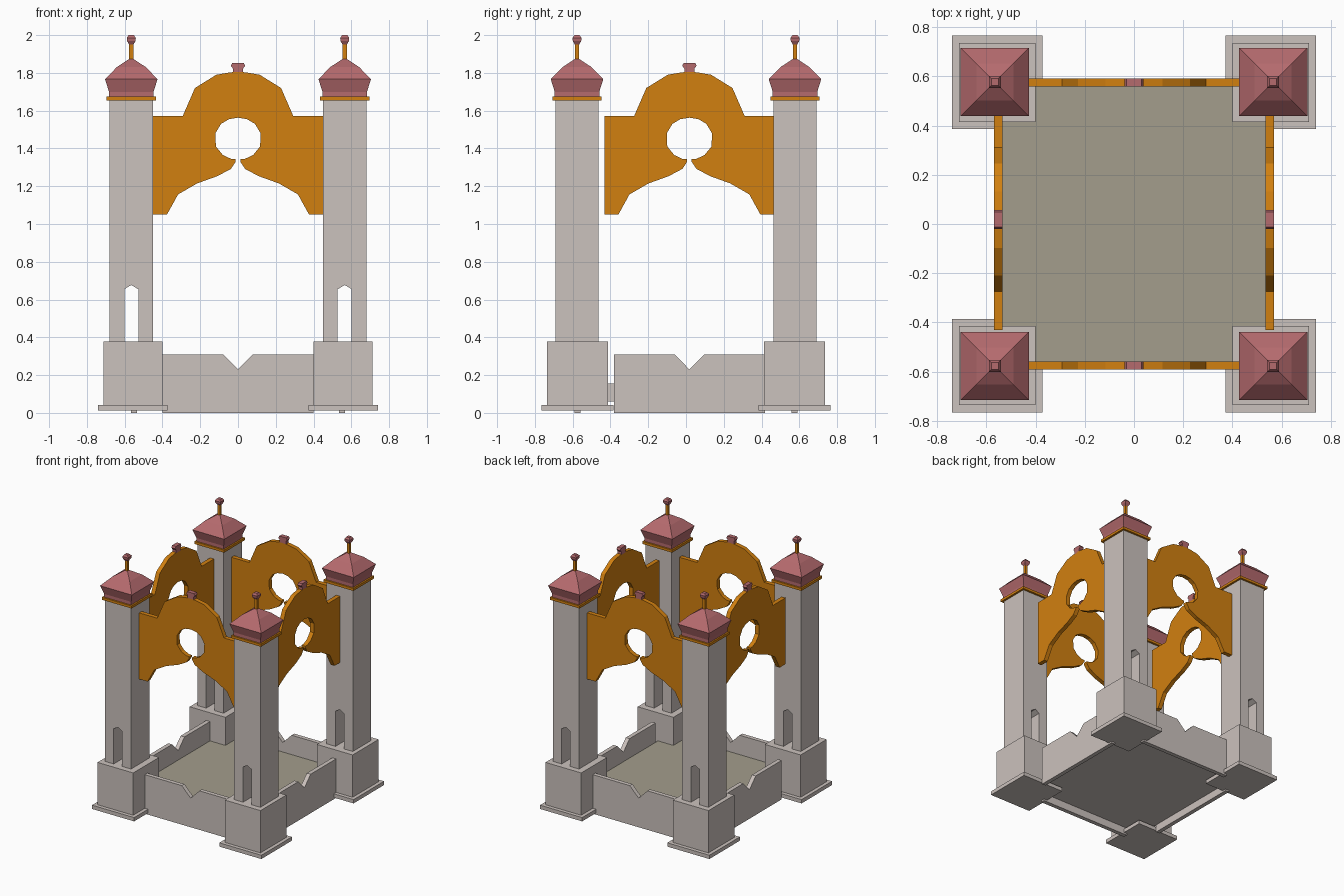
import bpy, bmesh
from mathutils import Vector

cube = bpy.data.objects.get("Cube")
if cube:
    bpy.data.objects.remove(cube, do_unlink=True)


def material(name, rgb):
    m = bpy.data.materials.new(name)
    m.use_nodes = True
    m.diffuse_color = (*rgb, 1)
    m.node_tree.nodes["Principled BSDF"].inputs["Base Color"].default_value = (*rgb, 1)
    return m


STONE = material("pale stone", (0.60, 0.54, 0.51))
FLOOR = material("olive floor", (0.37, 0.34, 0.265))
ORANGE = material("orange", (0.64, 0.215, 0.005))
ROSE = material("rose roof", (0.46, 0.145, 0.155))


def finish(name, bm, *mats):
    bmesh.ops.recalc_face_normals(bm, faces=bm.faces)
    mesh = bpy.data.meshes.new(name)
    bm.to_mesh(mesh)
    bm.free()
    for m in mats:
        mesh.materials.append(m)
    obj = bpy.data.objects.new(name, mesh)
    bpy.context.collection.objects.link(obj)
    return obj


def loft(name, x, y, rings, mat):
    """Stack rectangular rings (half x, half y, z) into a closed solid."""
    bm = bmesh.new()
    loops = []
    for hx, hy, z in rings:
        corners = ((-hx, -hy), (hx, -hy), (hx, hy), (-hx, hy))
        loops.append([bm.verts.new((x + a, y + b, z)) for a, b in corners])
    bm.faces.new(loops[0])
    bm.faces.new(loops[-1])
    for low, high in zip(loops, loops[1:]):
        for i in range(4):
            j = (i + 1) % 4
            bm.faces.new((low[i], low[j], high[j], high[i]))
    return finish(name, bm, mat)


def box(name, x, y, hx, hy, z0, z1, mat):
    return loft(name, x, y, [(hx, hy, z0), (hx, hy, z1)], mat)


def panel(name, half, x, y, depth, mat, along_y=False):
    """Mirror a half outline of (across, z) and extrude it to a thickness."""
    outline = half + [(-a, z) for a, z in reversed(half) if a > 0]
    bm = bmesh.new()

    def place(a, d, z):
        return (x + d, y + a, z) if along_y else (x + a, y + d, z)

    face = bm.faces.new([bm.verts.new(place(a, -depth / 2, z)) for a, z in outline])
    shift = Vector(place(0, depth, 0)) - Vector(place(0, 0, 0))
    ext = bmesh.ops.extrude_face_region(bm, geom=[face], use_keep_orig=True)
    moved = [g for g in ext["geom"] if isinstance(g, bmesh.types.BMVert)]
    bmesh.ops.translate(bm, verts=moved, vec=shift)
    return finish(name, bm, mat)


# Half outlines
SHAFT = [(0, 1.655), (0.114, 1.655), (0.114, 0.377), (0.037, 0.377),
         (0.037, 0.655), (0, 0.677)]
WALL = [(0, 0.23), (0.077, 0.308), (0.4, 0.308), (0.4, 0)]
ARCH = [(0, 1.805), (0.04, 1.803), (0.115, 1.79), (0.228, 1.72), (0.292, 1.573),
        (0.449, 1.573), (0.449, 1.05), (0.376, 1.05), (0.317, 1.157),
        (0.216, 1.215), (0.11, 1.253), (0.037, 1.292), (0.012, 1.33),
        (0.012, 1.343), (0.037, 1.345), (0.08, 1.365), (0.117, 1.41),
        (0.12, 1.48), (0.09, 1.53), (0.048, 1.555), (0, 1.563)]
CREST = [(0.027, 1.798), (0.027, 1.823), (0.038, 1.838), (0.03, 1.853)][::-1]

# Roof and knob profiles: half width, z
ROOF = [(0.118, 1.675), (0.118, 1.70), (0.139, 1.767), (0.075, 1.832), (0.012, 1.873)]
KNOB = [(0.011, 1.95), (0.022, 1.968), (0.024, 1.985), (0.014, 2.0)]


# Corner towers
for sx, side in ((1, "left"), (-1, "right")):
    for sy, end in ((-1, "front"), (1, "back")):
        tag = end + "_" + side
        x, y = sx * 0.565, sy * 0.577
        bx, by = sx * 0.556, sy * 0.575
        box(tag + "_tower_foot", bx, by, 0.184, 0.19, 0.013, 0.043, STONE)
        box(tag + "_tower_base", bx, by, 0.156, 0.161, 0.043, 0.377, STONE)
        panel(tag + "_tower_shaft", SHAFT, x, y, 0.228, STONE)
        box(tag + "_tower_trim", x, y, 0.13, 0.13, 1.655, 1.675, ORANGE)
        loft(tag + "_tower_roof", x, y, [(w, w, z) for w, z in ROOF], ROSE)
        box(tag + "_finial_post", x, y, 0.011, 0.011, 1.86, 1.955, ORANGE)
        loft(tag + "_finial_knob", x, y, [(w, w, z) for w, z in KNOB], ROSE)

# Notched walls and pierced arches between the towers
SPANS = (("front", 0, -0.575, False), ("back", 0, 0.575, False),
         ("left", 0.551, 0.018, True), ("right", -0.551, 0.018, True))
for tag, x, y, along_y in SPANS:
    panel(tag + "_wall", WALL, x, y, 0.033, STONE, along_y)
    panel(tag + "_arch", ARCH, x, y, 0.034, ORANGE, along_y)
    panel(tag + "_arch_crest", CREST, x, y, 0.034, ROSE, along_y)

# Floor slab with a coloured top
slab = box("floor_slab", 0, 0, 0.536, 0.56, 0.06, 0.155, STONE)
slab.data.materials.append(FLOOR)
for poly in slab.data.polygons:
    if poly.normal.z > 0.5:
        poly.material_index = 1
